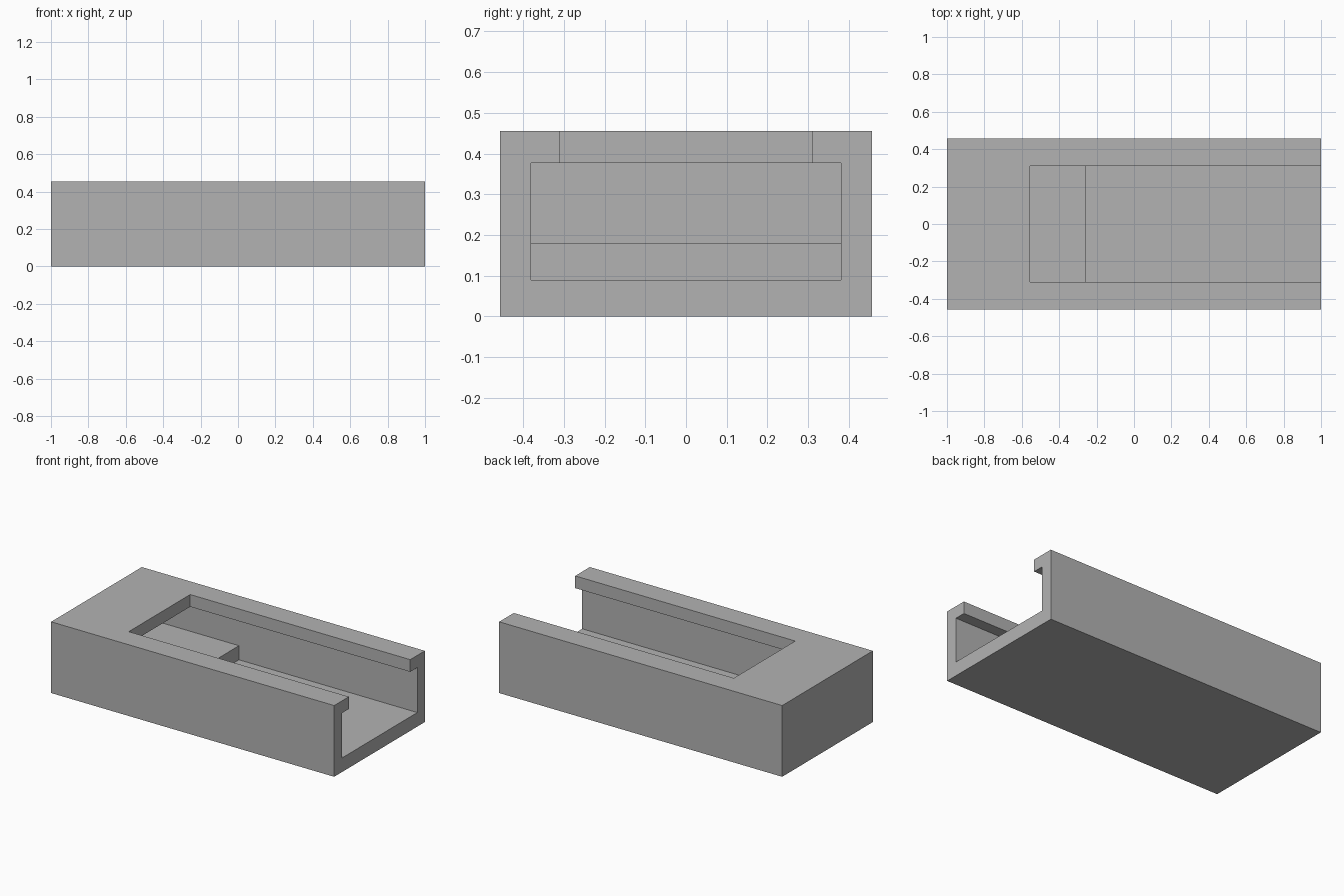
import bpy
import bmesh

default = bpy.data.objects.get("Cube")
if default:
    bpy.data.objects.remove(default, do_unlink=True)

# Overall size and cavity dimensions
HALF_W, HEIGHT = 0.4575, 0.455
CAVITY_HALF_W, CAVITY_TOP = 0.381, 0.377
FLOOR, STEP = 0.09, 0.18
BACK_X, STEP_X, SLOT_X = -0.92, -0.26, -0.555
PAST = 1.2

grey = bpy.data.materials.new("plain_grey")
grey.use_nodes = True
colour = (0.45, 0.45, 0.45, 1)
grey.diffuse_color = colour
grey.node_tree.nodes["Principled BSDF"].inputs["Base Color"].default_value = colour


def side_prism(name, profile, half_width):
    """Extrude an (x, z) profile across y, centred on y = 0."""
    bm = bmesh.new()
    face = bm.faces.new([bm.verts.new((x, -half_width, z)) for x, z in profile])
    ext = bmesh.ops.extrude_face_region(bm, geom=[face])
    moved = [v for v in ext["geom"] if isinstance(v, bmesh.types.BMVert)]
    bmesh.ops.translate(bm, verts=moved, vec=(0, 2 * half_width, 0))
    bmesh.ops.recalc_face_normals(bm, faces=bm.faces)
    mesh = bpy.data.meshes.new(name)
    bm.to_mesh(mesh)
    bm.free()
    mesh.materials.append(grey)
    obj = bpy.data.objects.new(name, mesh)
    bpy.context.collection.objects.link(obj)
    return obj


def rect(x0, x1, z0, z1):
    return [(x0, z0), (x1, z0), (x1, z1), (x0, z1)]


# Solid outer block
housing = side_prism("housing", rect(-1, 1, 0, HEIGHT), HALF_W)

# Stepped cavity, open at the +x end
cavity = side_prism("cavity_cutter", [
    (BACK_X, STEP), (STEP_X, STEP), (STEP_X, FLOOR),
    (PAST, FLOOR), (PAST, CAVITY_TOP), (BACK_X, CAVITY_TOP)], CAVITY_HALF_W)

# Narrower slot through the roof, leaving a lip on each side
slot = side_prism("slot_cutter", rect(SLOT_X, PAST, 0.3, 0.6), 0.31)

bpy.context.view_layer.objects.active = housing
for cutter in (cavity, slot):
    cutter.hide_render = True
    mod = housing.modifiers.new(cutter.name, "BOOLEAN")
    mod.operation = "DIFFERENCE"
    mod.solver = "EXACT"
    mod.object = cutter
    bpy.ops.object.modifier_apply(modifier=mod.name)
    bpy.data.objects.remove(cutter, do_unlink=True)
